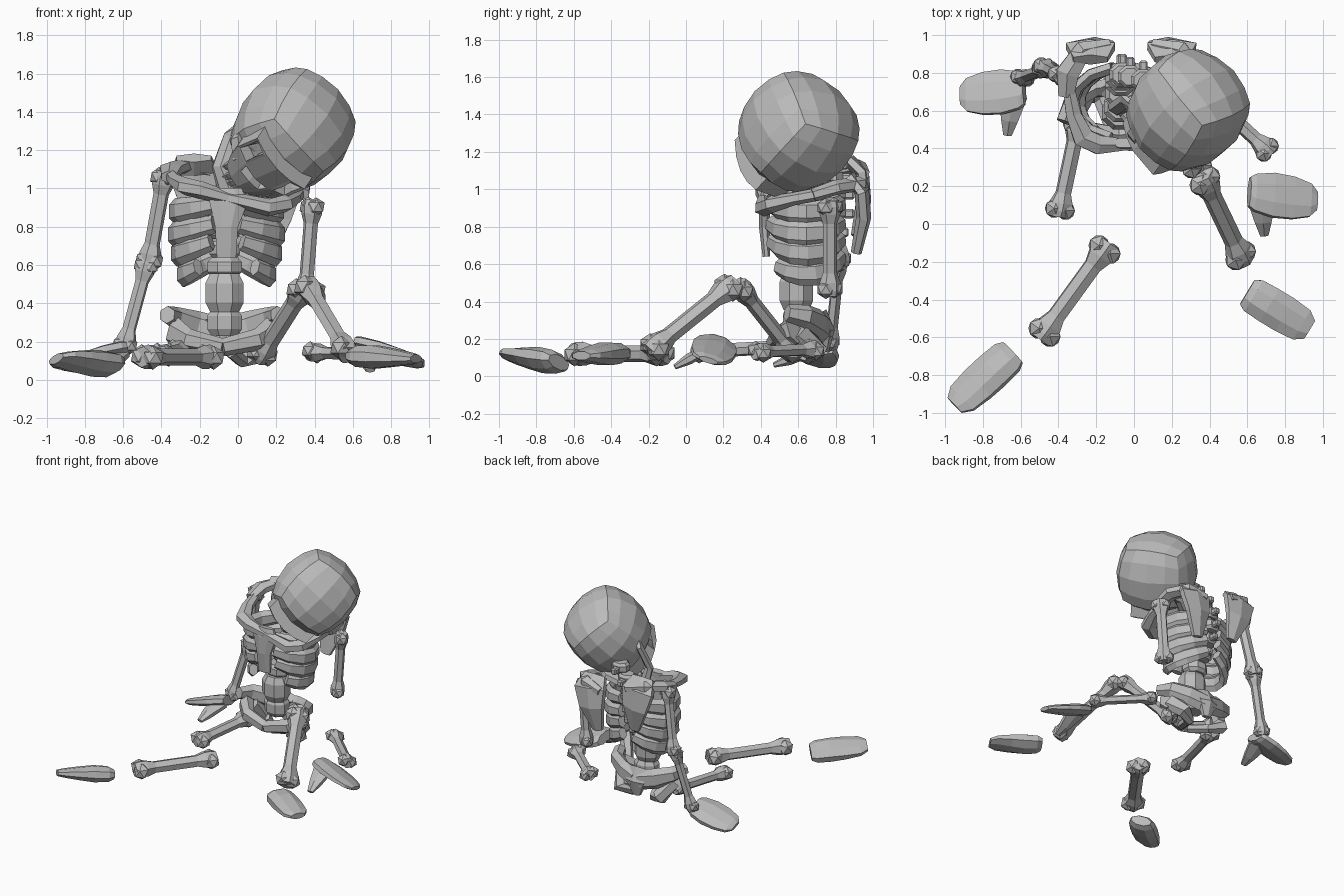
import bpy, bmesh, math
from mathutils import Vector, Matrix

if "Cube" in bpy.data.objects:
    bpy.data.objects.remove(bpy.data.objects["Cube"])

bone_mat = bpy.data.materials.new("bone_grey")
bone_mat.use_nodes = True
GREY = (0.5, 0.5, 0.5, 1)
bone_mat.diffuse_color = GREY
bone_mat.node_tree.nodes["Principled BSDF"].inputs["Base Color"].default_value = GREY


def finish(name, bm, matrix=None):
    if matrix:
        bm.transform(matrix)
    bmesh.ops.recalc_face_normals(bm, faces=bm.faces)
    mesh = bpy.data.meshes.new(name)
    bm.to_mesh(mesh)
    bm.free()
    mesh.materials.append(bone_mat)
    obj = bpy.data.objects.new(name, mesh)
    bpy.context.collection.objects.link(obj)
    return obj


def loft(name, path, sizes, up=(0, 0, 1), sides=8, matrix=None):
    """Skin rings of half-width and half-height along a path."""
    bm = bmesh.new()
    pts = [Vector(p) for p in path]
    rings = []
    for i, p in enumerate(pts):
        t = (pts[min(i + 1, len(pts) - 1)] - pts[max(i - 1, 0)]).normalized()
        side = t.cross(Vector(up)).normalized()
        top = side.cross(t)
        w, h = sizes[i]
        k = 1 / math.cos(math.pi / sides)
        ring = []
        for j in range(sides):
            a = (j + 0.5) * math.tau / sides
            ring.append(bm.verts.new(p + side * w * k * math.cos(a) + top * h * k * math.sin(a)))
        rings.append(ring)
    for r, s in zip(rings, rings[1:]):
        for j in range(sides):
            bm.faces.new((r[j], r[j - 1], s[j - 1], s[j]))
    bm.faces.new(rings[0])
    bm.faces.new(rings[-1])
    return finish(name, bm, matrix)


def long_bone(name, a, b, shaft, knob, up=(0.3, 0.2, 1)):
    """Shaft with a flared, two-lobed knob at both ends."""
    a, b = Vector(a), Vector(b)
    half = [(0, 0.55), (0.06, 1), (0.14, 0.9), (0.24, 0)]
    prof = half + [(1 - t, k) for t, k in reversed(half)]
    path = [a.lerp(b, t) for t, k in prof]
    radii = [shaft + (knob - shaft) * k for t, k in prof]
    loft(name, path, [(r, r * 0.85) for r in radii], up, 6)
    side = (b - a).cross(Vector(up)).normalized()
    for end, c in (("upper", a.lerp(b, 0.07)), ("lower", a.lerp(b, 0.93))):
        for s in (-1, 1):
            bm = bmesh.new()
            bmesh.ops.create_icosphere(bm, subdivisions=1, radius=knob * 0.95)
            finish(f"{name}_{end}_lobe", bm, Matrix.Translation(c + side * s * knob * 0.55))


def box(name, center, size, matrix=None, bevel=0.0):
    bm = bmesh.new()
    bmesh.ops.create_cube(bm, size=1, matrix=Matrix.Translation(center) @ Matrix.Diagonal((*size, 1)))
    if bevel:
        bmesh.ops.bevel(bm, geom=bm.edges[:], offset=bevel, segments=1, affect="EDGES")
    return finish(name, bm, matrix)


# Head frame: local x is the head's left, y its back, z its crown
left = Vector((0.65, 0.3, -0.7)).normalized()
fwd = left.cross(Vector((0.6, -0.7, 0.25))).normalized()
crown = fwd.cross(left)
head = Matrix((left, -fwd, crown)).transposed().to_4x4()
head.translation = (0.28, 0.605, 1.305)

# Cranium: rounded cube
bm = bmesh.new()
bmesh.ops.create_cube(bm, size=2)
bmesh.ops.subdivide_edges(bm, edges=bm.edges[:], cuts=3, use_grid_fill=True)
for v in bm.verts:
    ball = v.co.normalized()
    v.co = ball.lerp(v.co * 0.75, 0.2) * 0.32
    if v.co.z < 0:
        v.co.x *= 1 + 0.5 * v.co.z
finish("cranium", bm, head)

# Face block with sunken eyes and nose
bm = bmesh.new()
bmesh.ops.create_cube(bm, size=1)
bmesh.ops.subdivide_edges(bm, edges=bm.edges[:], cuts=3, use_grid_fill=True)
front = [f for f in bm.faces if f.normal.y < -0.9]
eyes = [f for f in front if abs(f.calc_center_median().x) > 0.2 and f.calc_center_median().z > 0]
nose = [f for f in front if abs(f.calc_center_median().x) < 0.2 and -0.25 < f.calc_center_median().z < 0]
for v in bm.verts:
    z = v.co.z
    taper = 0.38 if z > -0.1 else 0.38 + (z + 0.1) * 0.4
    v.co.y += abs(v.co.x) ** 2 * 0.8
    v.co = Vector((v.co.x * taper, v.co.y * 0.22 - 0.25, z * 0.34 - 0.04))
for region in (eyes, nose):
    bmesh.ops.inset_region(bm, faces=region, thickness=0.018, depth=0)
    bmesh.ops.inset_region(bm, faces=region, thickness=0.008, depth=-0.06)
finish("face", bm, head)

# Cheekbones, jaw and teeth
for s in (-1, 1):
    loft("cheekbone", [(s * 0.12, -0.32, -0.09), (s * 0.19, -0.24, -0.09), (s * 0.2, -0.08, -0.08)],
         [(0.02, 0.03)] * 3, sides=4, matrix=head)
    loft("jaw_side", [(s * 0.18, -0.08, -0.12), (s * 0.17, -0.14, -0.24), (s * 0.11, -0.29, -0.29),
                      (0, -0.35, -0.3)], [(0.02, 0.03), (0.025, 0.045), (0.025, 0.04), (0.025, 0.045)],
         up=(0, 0.5, 1), sides=6, matrix=head)
    for i in range(3):
        x = s * (0.02 + i * 0.038)
        for row, z in (("upper", -0.225), ("lower", -0.262)):
            box(row + "_tooth", (x, -0.335 + i * i * 0.012, z), (0.03, 0.025, 0.034), head)

# Spine: lumbar blocks, chest blocks, neck blocks
spine = [((-0.07, 0.6, 0.3), 0.09, 0.07), ((-0.07, 0.59, 0.455), 0.1, 0.1), ((-0.07, 0.62, 0.59), 0.09, 0.05),
         ((-0.07, 0.69, 0.68), 0.08, 0.045), ((-0.07, 0.75, 0.78), 0.08, 0.045), ((-0.07, 0.78, 0.88), 0.08, 0.045),
         ((-0.06, 0.79, 0.98), 0.07, 0.045), ((-0.02, 0.78, 1.07), 0.065, 0.04), ((0.05, 0.76, 1.14), 0.065, 0.04)]
for i, (c, r, h) in enumerate(spine):
    c = Vector(c)
    loft("vertebra", [c + Vector((0, 0, h * k)) for k in (-1, -0.5, 0.5, 1)],
         [(r * k, r * k * 0.9) for k in (0.75, 1, 1, 0.75)], up=(0, 1, 0))
    if i > 2:
        box("vertebra_spur", c + Vector((0, r + 0.01, -0.01)), (0.045, 0.06, 0.05), bevel=0.01)

# Ribs and breastbone
for s, side in ((-1, "right"), (1, "left")):
    for row, (z, w, start) in enumerate([(0.93, 0.27, 14), (0.83, 0.275, 14), (0.75, 0.26, 18), (0.66, 0.23, 40)]):
        path = []
        for i in range(7):
            a = math.radians(start + (168 - start) * i / 6)
            dip = (0.05 + 0.02 * row) * math.sin(a)
            path.append((-0.06 + s * w * math.sin(a), 0.64 - 0.19 * math.cos(a), z - dip))
        loft(f"{side}_rib", path, [(0.03, 0.03 + 0.03 * math.sin(math.pi * (i + 1) / 8)) for i in range(7)], sides=6)
loft("breastbone", [(-0.05, 0.43, 1.0), (-0.05, 0.42, 0.93), (-0.06, 0.42, 0.8), (-0.06, 0.43, 0.64)],
     [(0.07, 0.025), (0.1, 0.03), (0.06, 0.03), (0.05, 0.02)], up=(0, 1, 0))

# Shoulder blades and collarbones
for s, side, mid, dz in ((-1, "right", -0.03, 0), (1, "left", 0, -0.09)):
    def at(x, y, z):
        return (mid + s * x, y, z + dz)
    loft(side + "_shoulder_blade", [at(0.2, 0.87, 1.16), at(0.2, 0.94, 1.08), at(0.18, 0.95, 0.94), at(0.15, 0.91, 0.75)],
         [(0.09, 0.03), (0.13, 0.035), (0.1, 0.035), (0.04, 0.025)], up=(0, 1, 0), sides=6)
    loft(side + "_blade_ridge", [at(0.1, 0.95, 1.08), at(0.24, 0.92, 1.12), at(0.32, 0.8, 1.1), at(0.33, 0.68, 1.06)],
         [(0.03, 0.03), (0.05, 0.035), (0.06, 0.035), (0.04, 0.03)], sides=6)
    loft(side + "_collarbone", [at(0.32, 0.74, 1.07), at(0.29, 0.58, 1.04), at(0.24, 0.46, 1.01), at(0.16, 0.42, 0.99),
                                (-0.05, 0.42, 0.95)],
         [(0.03, 0.03), (0.04, 0.03), (0.055, 0.04), (0.05, 0.04), (0.03, 0.03)], sides=6)

# Pelvis
for s, side in ((-1, "right"), (1, "left")):
    def hip(x, y, z):
        return (-0.08 + s * x, y, z)
    loft(side + "_hip_crest", [hip(0.02, 0.73, 0.25), hip(0.14, 0.71, 0.28), hip(0.25, 0.64, 0.32), hip(0.29, 0.54, 0.34)],
         [(0.05, 0.07), (0.04, 0.07), (0.045, 0.055), (0.04, 0.04)], sides=6)
    loft(side + "_pubic_bar", [hip(0.25, 0.58, 0.25), hip(0.18, 0.5, 0.21), hip(0, 0.47, 0.17)],
         [(0.05, 0.07), (0.045, 0.05), (0.04, 0.04)], sides=6)
    loft(side + "_sit_bone", [hip(0.22, 0.6, 0.24), hip(0.17, 0.7, 0.13), hip(0.1, 0.66, 0.1), hip(0.04, 0.5, 0.15)],
         [(0.05, 0.06), (0.05, 0.05), (0.035, 0.03), (0.03, 0.03)], sides=6)
loft("tailbone", [(-0.08, 0.7, 0.33), (-0.08, 0.75, 0.24), (-0.08, 0.74, 0.13)],
     [(0.09, 0.05), (0.08, 0.04), (0.03, 0.02)], up=(0, 1, 0), sides=6)

# Limb bones
long_bone("right_upper_arm", (-0.38, 0.78, 1.09), (-0.47, 0.83, 0.59), 0.036, 0.054)
long_bone("right_forearm", (-0.47, 0.82, 0.63), (-0.6, 0.77, 0.15), 0.032, 0.048)
long_bone("left_upper_arm", (0.39, 0.77, 0.94), (0.35, 0.77, 0.43), 0.036, 0.054)
long_bone("left_forearm", (0.37, 0.7, 0.145), (0.73, 0.37, 0.13), 0.034, 0.052)
long_bone("right_thigh", (-0.29, 0.56, 0.16), (-0.4, 0.04, 0.13), 0.038, 0.058)
long_bone("left_thigh", (0.11, 0.58, 0.11), (0.35, 0.28, 0.49), 0.042, 0.06)
long_bone("right_shin", (-0.13, -0.1, 0.12), (-0.5, -0.61, 0.12), 0.045, 0.066)
long_bone("left_shin", (0.36, 0.26, 0.5), (0.58, -0.2, 0.13), 0.045, 0.066)

# Feet: flattened wedges
foot = [(0.075, 0.035), (0.095, 0.055), (0.1, 0.06), (0.1, 0.048), (0.09, 0.032), (0.055, 0.022)]
for side, a, b, roll in (("right", (-0.64, -0.68, 0.075), (-0.95, -0.96, 0.11), (-0.25, 0.25, 1)),
                         ("left", (0.6, -0.36, 0.125), (0.93, -0.56, 0.11), (0, 0, 1))):
    a, b = Vector(a), Vector(b)
    loft(side + "_foot", [a.lerp(b, t) for t in (0, 0.1, 0.35, 0.6, 0.87, 1)], foot, roll)

# Hands: mitten palms with a thumb
hand = [(0.08, 0.035), (0.1, 0.04), (0.12, 0.04), (0.115, 0.032), (0.09, 0.025), (0.05, 0.015)]
for side, a, b, thumb in (("right", (-0.58, 0.71, 0.16), (-0.92, 0.68, 0.07), (-0.67, 0.47, 0.06)),
                          ("left", (0.61, 0.17, 0.185), (0.97, 0.12, 0.085), (0.69, -0.06, 0.05))):
    a, b, thumb = Vector(a), Vector(b), Vector(thumb)
    loft(side + "_palm", [a.lerp(b, t) for t in (0, 0.08, 0.35, 0.65, 0.9, 1)], hand, (0, 0.3, 1))
    root = a.lerp(b, 0.18) + Vector((0, -0.03, -0.01))
    loft(side + "_thumb", [root, root.lerp(thumb, 0.6), thumb], [(0.075, 0.022), (0.045, 0.026), (0.022, 0.012)], sides=6)
